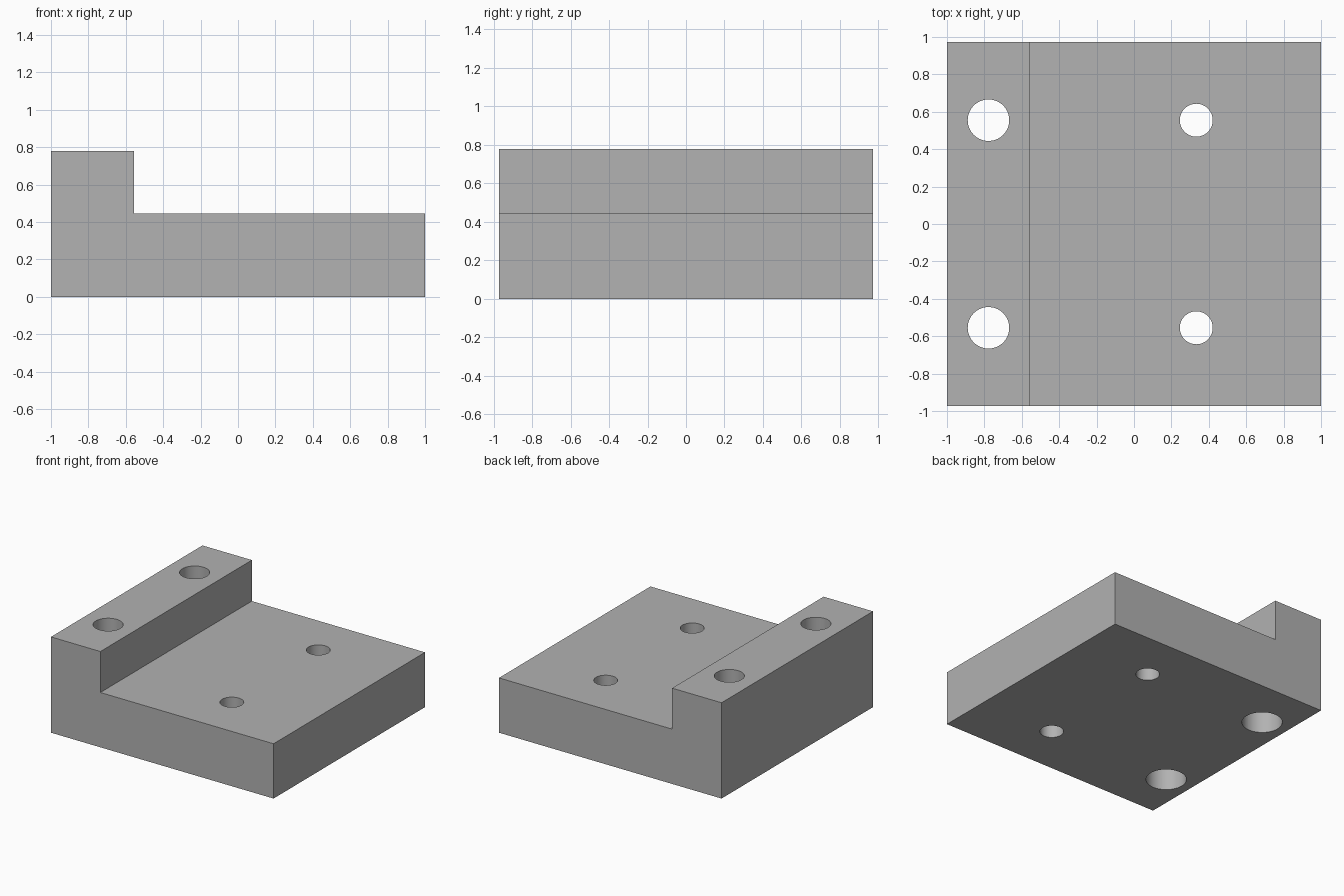
import bpy, bmesh, math

old = bpy.data.objects.get("Cube")
if old:
    bpy.data.objects.remove(old, do_unlink=True)

WIDTH_HALF = 0.972

grey = bpy.data.materials.new("plain_grey")
grey.use_nodes = True
grey.diffuse_color = (0.445, 0.445, 0.445, 1)
grey.node_tree.nodes["Principled BSDF"].inputs["Base Color"].default_value = (0.445, 0.445, 0.445, 1)

# Stepped block: L-shaped profile extruded along y
profile = [(-1, 0), (1, 0), (1, 0.445), (-0.556, 0.445), (-0.556, 0.778), (-1, 0.778)]
bm = bmesh.new()
face = bm.faces.new([bm.verts.new((x, -WIDTH_HALF, z)) for x, z in profile])
new = bmesh.ops.extrude_face_region(bm, geom=[face])["geom"]
bmesh.ops.translate(bm, verts=[v for v in new if isinstance(v, bmesh.types.BMVert)],
                    vec=(0, 2 * WIDTH_HALF, 0))
bmesh.ops.recalc_face_normals(bm, faces=bm.faces)
mesh = bpy.data.meshes.new("stepped_block")
bm.to_mesh(mesh)
bm.free()
mesh.materials.append(grey)
block = bpy.data.objects.new("stepped_block", mesh)
bpy.context.collection.objects.link(block)


def drill(name, x, y, radius, bottom, top):
    """Cut a vertical round hole through the block."""
    bpy.ops.mesh.primitive_cylinder_add(vertices=64, radius=radius, depth=top - bottom,
                                        location=(x, y, (top + bottom) / 2))
    cutter = bpy.context.object
    cutter.name = name
    cutter.hide_render = True
    cutter.data.materials.append(grey)
    bpy.context.view_layer.objects.active = block
    mod = block.modifiers.new(name, 'BOOLEAN')
    mod.operation = 'DIFFERENCE'
    mod.solver = 'EXACT'
    mod.object = cutter
    bpy.ops.object.modifier_apply(modifier=name)
    bpy.data.objects.remove(cutter, do_unlink=True)


# Ledge holes, counterbored from below, and plain base holes
for y in (-0.555, 0.555):
    drill("ledge_hole", -0.778, y, 0.111, -0.1, 0.9)
    drill("ledge_counterbore", -0.778, y, 0.15, -0.1, 0.4)
    drill("base_hole", 0.333, y, 0.088, -0.1, 0.6)

# Smooth hole walls, sharp edges elsewhere
bpy.ops.object.select_all(action='DESELECT')
block.select_set(True)
bpy.context.view_layer.objects.active = block
bpy.ops.object.shade_smooth_by_angle(angle=math.radians(30))
